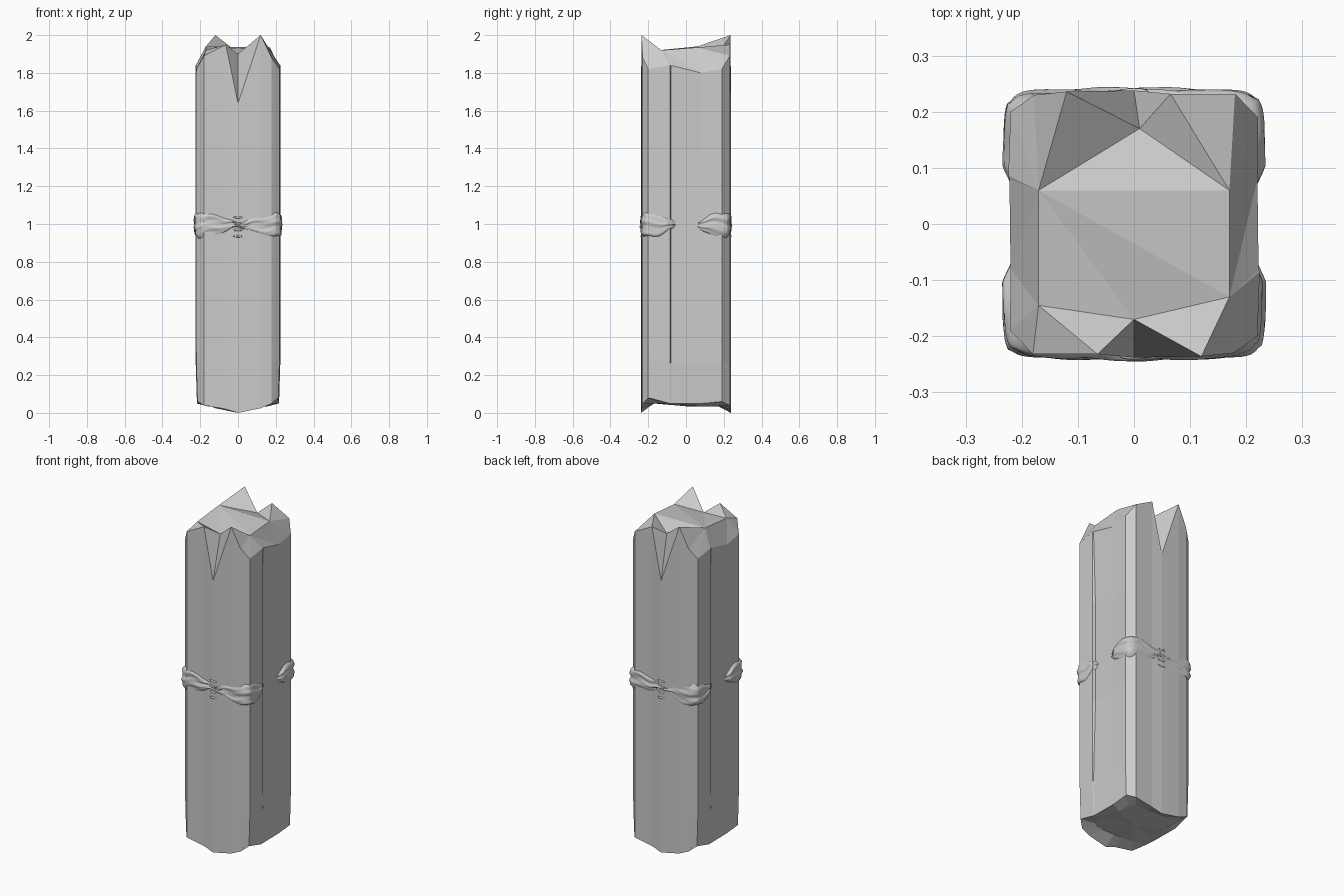
import bpy, bmesh, math

if "Cube" in bpy.data.objects:
    bpy.data.objects.remove(bpy.data.objects["Cube"])

def finish(name, bm, smooth=False):
    bmesh.ops.recalc_face_normals(bm, faces=bm.faces[:])
    me = bpy.data.meshes.new(name)
    bm.to_mesh(me)
    bm.free()
    ob = bpy.data.objects.new(name, me)
    bpy.context.collection.objects.link(ob)
    for p in me.polygons:
        p.use_smooth = smooth
    return ob

# ---- Post: half outline (x, y, bottom z, top z), repeated by a half turn ----
half = [
    (-0.180, -0.232, 0.04, 1.89),
    (-0.065, -0.232, 0.02, 1.95),
    (0.000, -0.238, 0.00, 1.64),
    (0.120, -0.236, 0.025, 2.00),
    (0.178, -0.230, 0.05, 1.88),
    (0.220, -0.200, 0.08, 1.82),
    (0.224, -0.086, 0.05, 1.84),
    (0.222, -0.080, 0.05, 1.84),
    (0.220, 0.080, 0.05, 1.80),
    (0.221, 0.190, 0.06, 1.82),
]
cols = half + [(-x, -y, b, t) for x, y, b, t in half]
# shallow dents on the long sides, and the stepped crack between columns 6 and 7
dent = {7: 0.014, 8: 0.006}
bm = bmesh.new()
rings = []
for k, f in enumerate((0.0, 0.12, 0.4, 0.75, 1.0)):
    ring = []
    for i, (x, y, b, t) in enumerate(cols):
        s = 0.97 if k == 0 and abs(x) > 0.2 else 1.0
        d = dent.get(i % 10, 0) if k in (2, 3) else 0
        z = b if k == 0 else t if k == 4 else b + (min(t, 1.85) - b) * f
        if i % 10 == 2 and k == 3:
            z = 1.3
        ring.append(bm.verts.new((x * s - math.copysign(d, x), y, z)))
    rings.append(ring)
n = len(cols)
for lo, hi in zip(rings, rings[1:]):
    for i in range(n):
        j = (i + 1) % n
        bm.faces.new((lo[i], lo[j], hi[j], hi[i]))

# broken top: each outline point joins one corner of an inner plateau
plateau = [bm.verts.new(p) for p in (
    (-0.17, -0.145, 1.92), (0, -0.17, 1.90), (0.17, -0.13, 1.92),
    (0.17, 0.06, 1.935), (0.01, 0.17, 1.90), (-0.17, 0.06, 1.94))]
link = [0, 1, 1, 2, 2, 2, 2, 2, 3, 3]
link += [(a + 3) % 6 for a in link]
top = rings[-1]
for i in range(n):
    j = (i + 1) % n
    a, b = plateau[link[i]], plateau[link[j]]
    if a is b:
        bm.faces.new((top[i], top[j], a))
    else:
        bm.faces.new((top[i], top[j], a))
        bm.faces.new((top[j], b, a))
for i in range(1, 5):
    bm.faces.new((plateau[5], plateau[i - 1], plateau[i]))

# slightly hollow underside
hub = bm.verts.new((0, 0, 0.035))
under = [bm.verts.new((x * 0.72, y * 0.72, 0.05 if y < 0 else 0.035)) for x, y, _, _ in cols]
for i in range(n):
    j = (i + 1) % n
    bm.faces.new((rings[0][i], under[i], under[j], rings[0][j]))
    bm.faces.new((under[i], hub, under[j]))
finish("wooden_post", bm)

# ---- Crumpled cloth tie, pinched at front and back, fading out on the sides ----
def tie_point(theta, v):
    c, s = math.cos(theta), math.sin(theta)
    r = (abs(c / 0.222) ** 12 + abs(s / 0.231) ** 12) ** (-1 / 12)
    x, y = r * c, r * s
    if abs(s) > abs(c):                      # front and back lobes
        u = min(1, abs(x) / 0.16)
        h = 0.018 + 0.052 * math.sin(u * math.pi / 2) ** 1.3
        lift = 0.009 - 0.003 * u
    else:                                    # tails running along the sides
        u = min(1, max(0, (abs(y) - 0.05) / 0.12))
        h = 0.018 + 0.050 * u * u * (3 - 2 * u)
        lift = -0.02 + 0.03 * min(1, u * 2.5)
    fold = 0.0035 * math.sin(v * 7 + 9 * (x + y)) + 0.002 * math.sin(v * 13 - 40 * x + 25 * y)
    out = 1 + (lift + fold - 0.025 * v ** 6) / r
    z = 0.995 + h * v + 0.004 * math.sin(theta * 14)
    return x * out, y * out, z

bm = bmesh.new()
SEG, ROWS = 240, 16
grid = [[bm.verts.new(tie_point(2 * math.pi * i / SEG, -1 + 2 * k / ROWS))
         for k in range(ROWS + 1)] for i in range(SEG)]
for i in range(SEG):
    a, b = grid[i], grid[(i + 1) % SEG]
    for k in range(ROWS):
        bm.faces.new((a[k], b[k], b[k + 1], a[k + 1]))
finish("cloth_tie", bm, True)

# ---- Small thread loops around the pinch of the tie ----
for side, label in ((-1, "front"), (1, "back")):
    for z in (0.935, 0.968, 1.0, 1.035):
        bpy.ops.mesh.primitive_uv_sphere_add(segments=16, ring_count=8, radius=1,
                                             location=(0, side * 0.236, z))
        ob = bpy.context.object
        ob.name = label + "_thread"
        ob.scale = (0.026, 0.006, 0.006)
        bpy.ops.object.shade_smooth()
